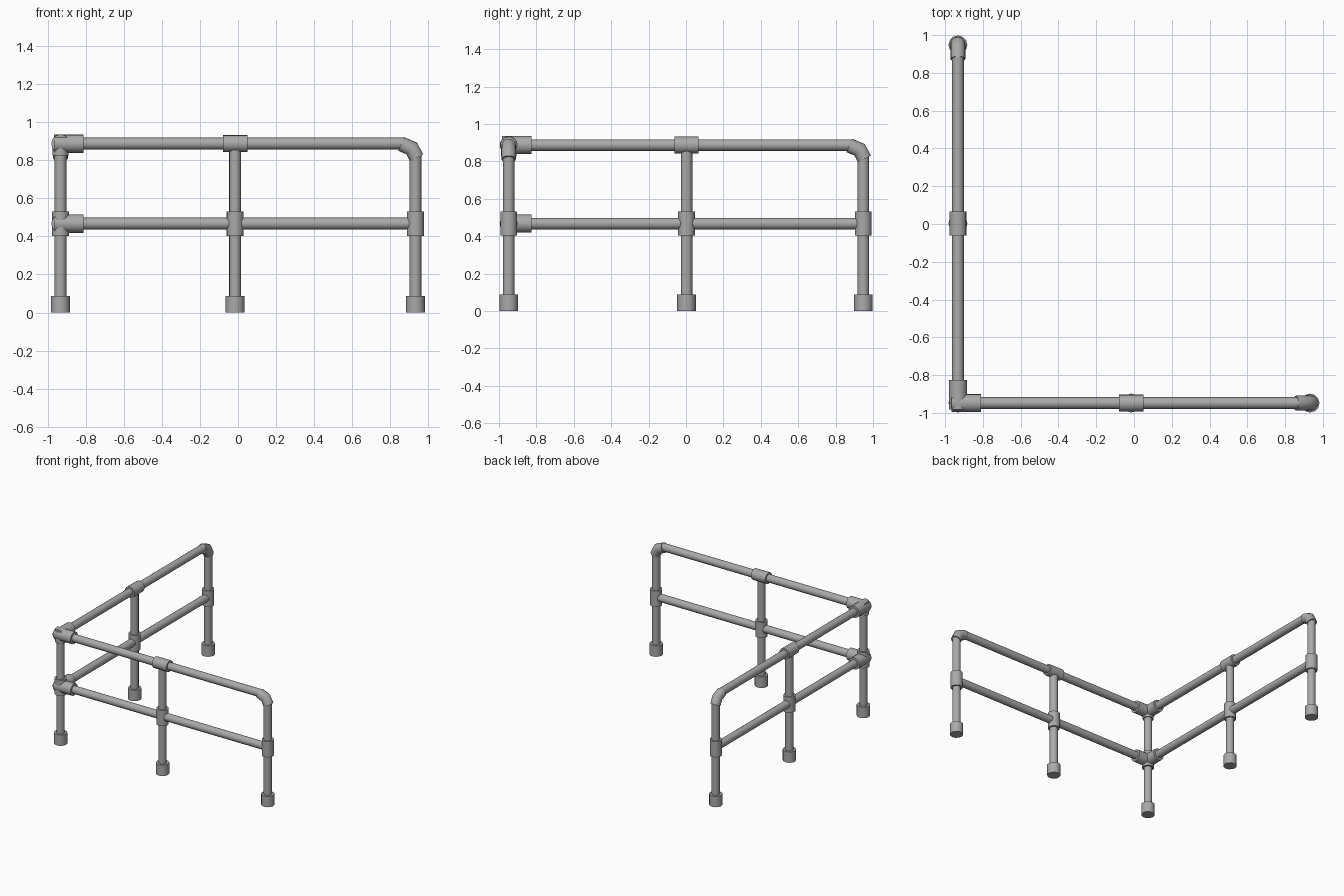
import bpy
import bmesh
from mathutils import Vector

cube = bpy.data.objects.get("Cube")
if cube:
    bpy.data.objects.remove(cube, do_unlink=True)

grey = bpy.data.materials.new("pipe_grey")
grey.use_nodes = True
grey.diffuse_color = (0.4, 0.4, 0.4, 1)
grey.node_tree.nodes["Principled BSDF"].inputs["Base Color"].default_value = grey.diffuse_color

PIPE, SLEEVE, CAP = 0.031, 0.045, 0.05
TOP, MID = 0.887, 0.467
CX, CY = -0.932, -0.948          # corner post
END_X, END_Y = 0.932, 0.948      # end posts
MID_X, MID_Y = -0.015, 0.003     # middle posts
UP = Vector((0, 0, 1))


def tube(name, points, radius, sides=16):
    """Closed round tube swept along a planar path."""
    pts = [Vector(p) for p in points]
    first, last = pts[1] - pts[0], pts[-1] - pts[-2]
    side = first.cross(last)
    if side.length < 1e-6:
        side = first.cross(UP)
        if side.length < 1e-6:
            side = Vector((1, 0, 0))
    side.normalize()
    bm = bmesh.new()
    rings = []
    for i, p in enumerate(pts):
        before = (p - pts[i - 1]).normalized() if i else first.normalized()
        after = (pts[i + 1] - p).normalized() if i < len(pts) - 1 else before
        tangent = (before + after).normalized()
        other = tangent.cross(side) / max(tangent.dot(before), 0.5)
        ring = bmesh.ops.create_circle(bm, segments=sides, radius=radius)["verts"]
        for v in ring:
            v.co = p + side * v.co.x + other * v.co.y
        rings.append(ring)
    for a, b in zip(rings, rings[1:]):
        for j in range(sides):
            k = (j + 1) % sides
            bm.faces.new((a[j], a[k], b[k], b[j]))
    bm.faces.new(rings[0])
    bm.faces.new(rings[-1])
    bmesh.ops.recalc_face_normals(bm, faces=bm.faces)
    mesh = bpy.data.meshes.new(name)
    bm.to_mesh(mesh)
    bm.free()
    mesh.materials.append(grey)
    obj = bpy.data.objects.new(name, mesh)
    bpy.context.collection.objects.link(obj)
    bpy.ops.object.select_all(action="DESELECT")
    obj.select_set(True)
    bpy.context.view_layer.objects.active = obj
    bpy.ops.object.shade_smooth_by_angle(angle=0.7)


def post(name, x, y, height):
    """Upright pipe with its foot cap."""
    tube(name + "_post", [(x, y, 0.02), (x, y, height)], PIPE)
    tube(name + "_foot_cap", [(x, y, 0), (x, y, 0.088)], CAP, 12)


def sleeve(name, centre, axis, radius=SLEEVE):
    """Short coupling centred on a joint."""
    c, a = Vector(centre), Vector(axis) * 0.064
    tube(name, [c - a, c + a], radius)


corner = Vector((CX, CY, 0))
wings = (("front", Vector((1, 0, 0)), END_X - CX, MID_X - CX),
         ("side", Vector((0, 1, 0)), END_Y - CY, MID_Y - CY))

# Corner post and its upright coupling
post("corner", CX, CY, TOP)
sleeve("corner_coupling", (CX, CY, MID), UP)
tube("corner_top_socket", [(CX, CY, 0.825), (CX, CY, TOP + 0.025)], 0.041)

for name, d, length, half in wings:
    end, middle = corner + d * length, corner + d * half

    # Posts
    post(name + "_end", end.x, end.y, 0.83)
    post(name + "_middle", middle.x, middle.y, TOP)

    # Rails
    tube(name + "_top_rail", [corner + UP * TOP, end - d * 0.06 + UP * TOP], PIPE)
    tube(name + "_lower_rail", [corner + UP * MID, end + UP * MID], PIPE)

    # Couplings on the middle and end posts
    sleeve(name + "_top_tee", middle + UP * TOP, d)
    sleeve(name + "_middle_cross", middle + UP * MID, UP)
    sleeve(name + "_end_tee", end + UP * MID, UP)

    # Corner sockets, starting just behind the post
    for level, z in (("top", TOP), ("lower", MID)):
        tube(f"{name}_{level}_corner_socket",
             [corner - d * 0.035 + UP * z, corner + d * 0.122 + UP * z], 0.048)

    # Bent elbow at the free end
    bend = [(-0.075, TOP - 0.002), (-0.02, TOP - 0.025), (0.006, TOP - 0.075)]
    tube(name + "_end_elbow", [end + d * s + UP * z for s, z in bend], 0.039)
